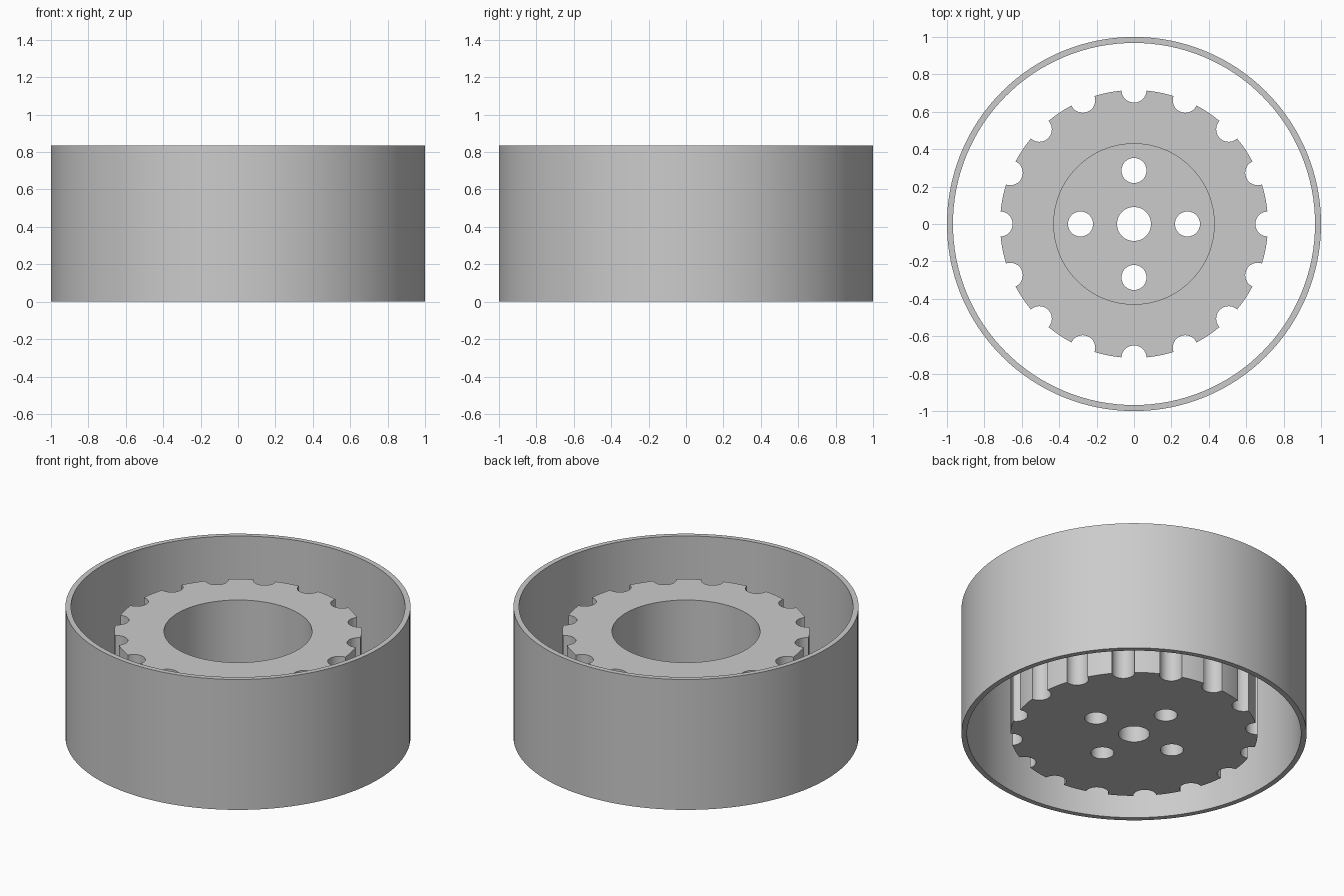
import bpy, bmesh
from math import cos, sin, pi, radians
from mathutils import Matrix

cube = bpy.data.objects.get("Cube")
if cube:
    bpy.data.objects.remove(cube, do_unlink=True)

HEIGHT = 0.834       # outer ring
CORE_TOP = 0.676     # notched core
FLOOR = 0.16         # floor of the core's bore
CORE_R = 0.716
NOTCHES = 16

grey = bpy.data.materials.new("light grey metal")
grey.use_nodes = True
grey.diffuse_color = (0.6, 0.6, 0.6, 1)
grey.node_tree.nodes["Principled BSDF"].inputs["Base Color"].default_value = (0.6, 0.6, 0.6, 1)


def cylinders(name, items, segments):
    """One object made of upright cylinders, each (x, y, radius, bottom, top)."""
    bm = bmesh.new()
    for x, y, r, z0, z1 in items:
        bmesh.ops.create_cone(bm, cap_ends=True, segments=segments, radius1=r, radius2=r,
                              depth=z1 - z0, matrix=Matrix.Translation((x, y, (z0 + z1) / 2)))
    mesh = bpy.data.meshes.new(name)
    bm.to_mesh(mesh)
    bm.free()
    mesh.materials.append(grey)
    obj = bpy.data.objects.new(name, mesh)
    bpy.context.collection.objects.link(obj)
    return obj


def cut(obj, *cutters):
    """Subtract the cutters, bake the result and remove them."""
    for c in cutters:
        c.hide_render = True
        mod = obj.modifiers.new(c.name, 'BOOLEAN')
        mod.operation, mod.solver, mod.object = 'DIFFERENCE', 'EXACT', c
    graph = bpy.context.evaluated_depsgraph_get()
    baked = bpy.data.meshes.new_from_object(obj.evaluated_get(graph))
    obj.modifiers.clear()
    obj.data = baked
    for c in cutters:
        bpy.data.objects.remove(c, do_unlink=True)


def around(count, distance, radius):
    """Through-cutters evenly spaced on a circle."""
    return [(distance * cos(2 * pi * i / count), distance * sin(2 * pi * i / count),
             radius, -0.1, 1) for i in range(count)]


# Thin outer ring, open at both ends
ring = cylinders("outer_ring", [(0, 0, 1, 0, HEIGHT)], 128)
cut(ring, cylinders("ring_cutter", [(0, 0, 0.968, -0.1, 1)], 128))

# Notched core: deep bore from above, floor pierced by shaft and bolt holes
core = cylinders("notched_core", [(0, 0, CORE_R, 0, CORE_TOP)], 128)
cut(core,
    cylinders("bore_cutter", [(0, 0, 0.429, FLOOR, 1)], 96),
    cylinders("notch_cutter", around(NOTCHES, CORE_R, 0.067), 32),
    cylinders("hole_cutter", around(4, 0.286, 0.067) + [(0, 0, 0.091, -0.1, 1)], 32))

# Smooth round walls with crisp rims
bpy.ops.object.select_all(action='DESELECT')
for obj in (ring, core):
    obj.select_set(True)
bpy.context.view_layer.objects.active = core
bpy.ops.object.shade_smooth_by_angle(angle=radians(30))
